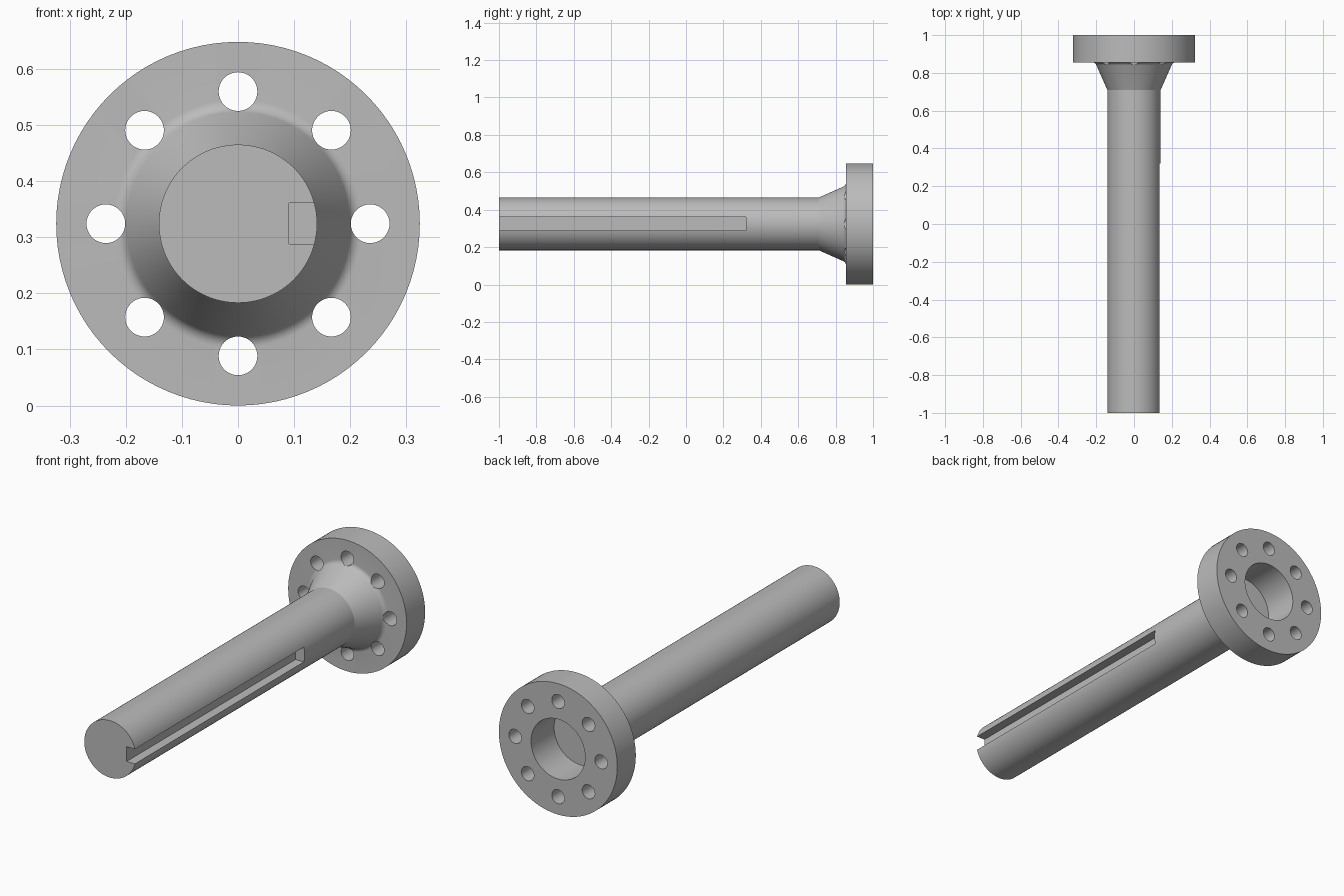
import bpy, bmesh
from math import sin, cos, tan, pi, radians
from mathutils import Matrix, Vector

if "Cube" in bpy.data.objects:
    bpy.data.objects.remove(bpy.data.objects["Cube"])

AXIS_Z = 0.324          # height of the shaft axis
SHAFT_R, FLANGE_R, BORE_R = 0.141, 0.324, 0.148
NECK_Y, FLANGE_Y, BORE_Y = 0.71, 0.855, 0.82
FILLET, NECK_ANGLE = 0.025, radians(24)

steel = bpy.data.materials.new("steel grey")
steel.use_nodes = True
grey = (0.5, 0.5, 0.5, 1)
steel.diffuse_color = grey
steel.node_tree.nodes["Principled BSDF"].inputs["Base Color"].default_value = grey


def make_object(name, bm):
    bmesh.ops.recalc_face_normals(bm, faces=bm.faces)
    mesh = bpy.data.meshes.new(name)
    bm.to_mesh(mesh)
    bm.free()
    mesh.materials.append(steel)
    obj = bpy.data.objects.new(name, mesh)
    bpy.context.collection.objects.link(obj)
    return obj


# Turned body: shaft, tapered neck with fillet, flange and blind bore
sweep = pi / 2 - NECK_ANGLE
fillet_r = SHAFT_R + (FLANGE_Y - NECK_Y) * tan(NECK_ANGLE) + FILLET * tan(sweep / 2)
profile = [(0, -1), (SHAFT_R, -1), (SHAFT_R, NECK_Y)]
for i in range(7):
    a = sweep * (1 - i / 6)
    profile.append((fillet_r - FILLET * sin(a), FLANGE_Y - FILLET + FILLET * cos(a)))
profile += [(FLANGE_R, FLANGE_Y), (FLANGE_R, 1), (BORE_R, 1), (BORE_R, BORE_Y), (0, BORE_Y)]

bm = bmesh.new()
verts = [bm.verts.new((r, y, AXIS_Z)) for r, y in profile]
edges = [bm.edges.new(pair) for pair in zip(verts, verts[1:])]
bmesh.ops.spin(bm, geom=verts + edges, cent=(0, 0, AXIS_Z), axis=(0, 1, 0),
               angle=2 * pi, steps=96, use_merge=True)
bmesh.ops.remove_doubles(bm, verts=bm.verts, dist=1e-5)
body = make_object("flanged_shaft", bm)

# Cutter for the ring of eight bolt holes
bm = bmesh.new()
for i in range(8):
    a = i * pi / 4
    place = (Matrix.Translation((0.2355 * cos(a), 0.91, AXIS_Z + 0.2355 * sin(a)))
             @ Matrix.Rotation(pi / 2, 4, 'X'))
    bmesh.ops.create_cone(bm, cap_ends=True, segments=40, radius1=0.0345,
                          radius2=0.0345, depth=0.3, matrix=place)
bolt_cutter = make_object("bolt_hole_cutter", bm)

# Cutter for the keyway, open at the front end of the shaft
bm = bmesh.new()
low, high = Vector((0.091, -1.1, AXIS_Z - 0.0365)), Vector((0.2, 0.32, AXIS_Z + 0.0365))
bmesh.ops.create_cube(bm, size=1, matrix=Matrix.Translation((low + high) / 2)
                      @ Matrix.Diagonal((*(high - low), 1)))
key_cutter = make_object("keyway_cutter", bm)

# Cut, then shade smooth with sharp machined edges
bpy.ops.object.select_all(action='DESELECT')
body.select_set(True)
bpy.context.view_layer.objects.active = body
for cutter in (bolt_cutter, key_cutter):
    cutter.hide_render = True
    mod = body.modifiers.new(cutter.name, 'BOOLEAN')
    mod.operation = 'DIFFERENCE'
    mod.solver = 'EXACT'
    mod.object = cutter
    bpy.ops.object.modifier_apply(modifier=mod.name)
    bpy.data.objects.remove(cutter)
bpy.ops.object.shade_smooth_by_angle(angle=radians(20))
